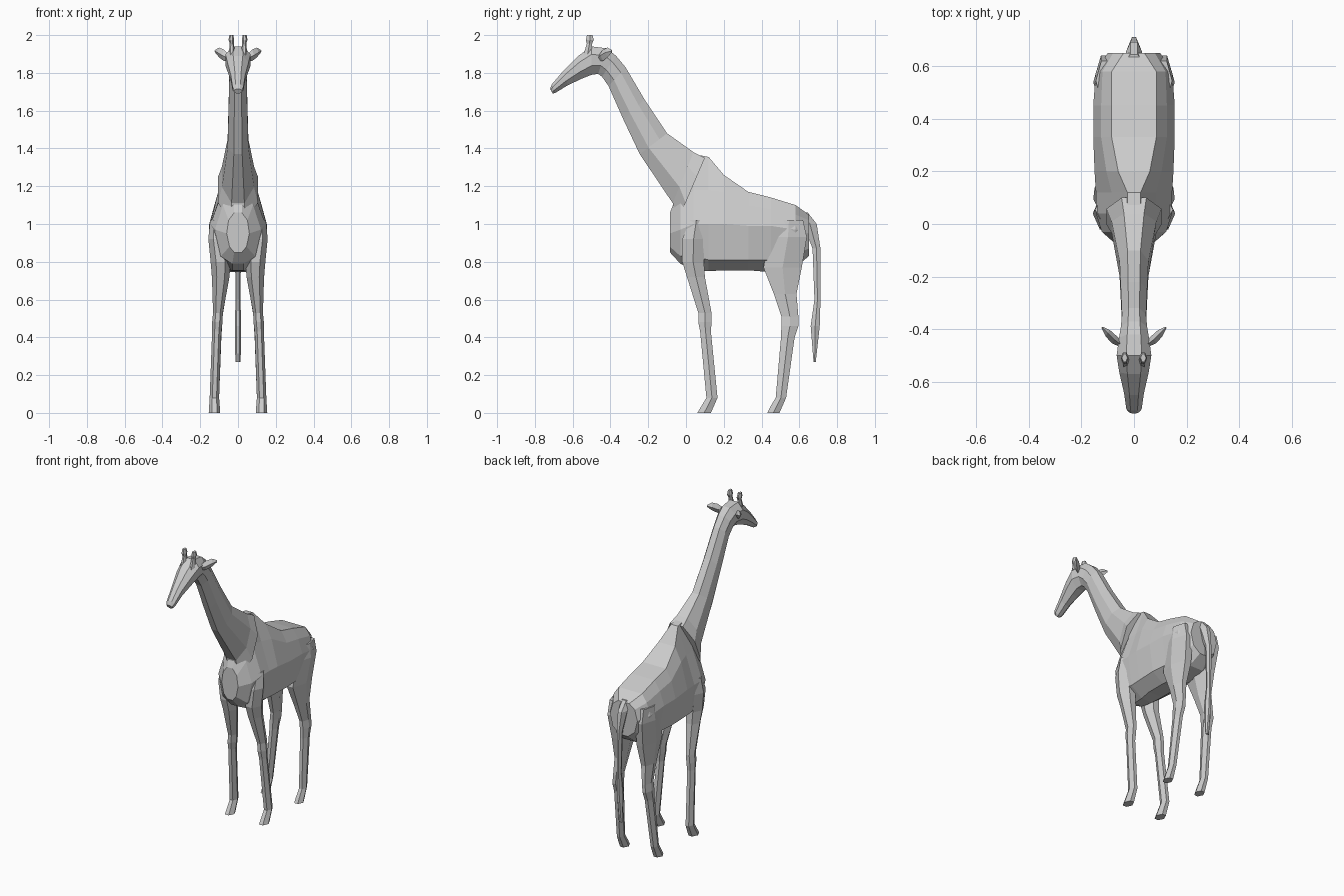
import bpy, bmesh
from mathutils import Vector


def loft(name, rings, mirror=False):
    """Skin a list of equal-length point rings, cap both ends, flat shaded."""
    bm = bmesh.new()
    loops = [[bm.verts.new(p) for p in r] for r in rings]
    n = len(loops[0])
    for a, b in zip(loops, loops[1:]):
        for i in range(n):
            bm.faces.new((a[i], a[(i + 1) % n], b[(i + 1) % n], b[i]))
    bm.faces.new(loops[0])
    bm.faces.new(loops[-1])
    bmesh.ops.recalc_face_normals(bm, faces=bm.faces)
    mesh = bpy.data.meshes.new(name)
    bm.to_mesh(mesh)
    bm.free()
    ob = bpy.data.objects.new(name, mesh)
    bpy.context.collection.objects.link(ob)
    if mirror:
        ob.modifiers.new("mirror", 'MIRROR').use_axis = (True, False, False)
    return ob


HEX = [(-.45, -1), (.45, -1), (1, 0), (.45, 1), (-.45, 1), (-1, 0)]


def column(name, levels, mirror=True):
    """Upright hexagonal limb; levels are (z, y0, y1, x0, x1)."""
    rings = []
    for z, y0, y1, x0, x1 in levels:
        cx, cy, rx, ry = (x0 + x1) / 2, (y0 + y1) / 2, (x1 - x0) / 2, (y1 - y0) / 2
        rings.append([(cx + u * rx, cy + v * ry, z) for u, v in HEX])
    return loft(name, rings, mirror)


# torso: half cross-sections (x, z) from spine to belly at each y
torso = [
    (-.085, [(.02, 1.06), (.05, 1.02), (.06, .95), (.045, .88), (.02, .85)]),
    (-.03, [(.03, 1.2), (.08, 1.1), (.122, .97), (.09, .83), (.03, .79)]),
    (.04, [(.025, 1.37), (.08, 1.18), (.145, 1.0), (.11, .83), (.03, .755)]),
    (.12, [(.025, 1.355), (.085, 1.18), (.145, 1.0), (.12, .81), (.04, .75)]),
    (.2, [(.06, 1.26), (.105, 1.17), (.15, 1.0), (.125, .81), (.05, .755)]),
    (.33, [(.085, 1.17), (.125, 1.1), (.155, .99), (.13, .81), (.05, .755)]),
    (.45, [(.085, 1.14), (.125, 1.08), (.155, .99), (.12, .81), (.05, .745)]),
    (.58, [(.085, 1.10), (.12, 1.05), (.145, .97), (.115, .84), (.05, .77)]),
    (.65, [(.04, 1.05), (.08, 1.02), (.10, .95), (.08, .87), (.03, .83)]),
]
loft("torso", [[(x, y, z) for x, z in h] + [(-x, y, z) for x, z in reversed(h)]
               for y, h in torso])

# neck and head: nape point, throat point, half width
spine = [
    ((.10, 1.35), (-.05, 1.00), .105), ((.04, 1.38), (-.07, 1.11), .085),
    ((-.10, 1.48), (-.245, 1.37), .055), ((-.22, 1.66), (-.33, 1.55), .05),
    ((-.32, 1.83), (-.41, 1.73), .046), ((-.37, 1.89), (-.445, 1.78), .05),
    ((-.42, 1.93), (-.465, 1.795), .057), ((-.50, 1.94), (-.50, 1.79), .066),
    ((-.57, 1.89), (-.55, 1.77), .056), ((-.65, 1.81), (-.625, 1.735), .038),
    ((-.71, 1.74), (-.69, 1.695), .029), ((-.72, 1.715), (-.705, 1.69), .02),
]
OCT = [(.45, 0), (1, .28), (1, .68), (.4, 1), (-.4, 1), (-1, .68), (-1, .28), (-.45, 0)]
rings = []
for a, b, w in spine:
    a, b = Vector((0, *a)), Vector((0, *b))
    rings.append([a.lerp(b, t) + Vector((u * w, 0, 0)) for u, t in OCT])
loft("neck_and_head", rings)

# legs with knees and angled hooves
column("front_legs", [
    (1.02, .02, .09, .08, .148), (.92, -.02, .10, .06, .157),
    (.80, -.02, .095, .04, .145), (.72, .005, .10, .045, .138),
    (.53, .065, .135, .08, .132), (.48, .065, .135, .082, .137),
    (.43, .075, .132, .088, .137), (.08, .108, .167, .10, .150),
    (.03, .078, .145, .096, .153), (0, .06, .132, .094, .155)])
column("hind_legs", [
    (1.02, .47, .62, .07, .145), (.93, .44, .64, .05, .155),
    (.77, .41, .613, .04, .142), (.63, .465, .585, .062, .132),
    (.51, .505, .595, .082, .130), (.46, .505, .595, .084, .136),
    (.40, .503, .575, .088, .136), (.08, .475, .53, .10, .147),
    (.03, .445, .508, .096, .150), (0, .43, .495, .094, .152)])

# tail with a tufted end
column("tail", [
    (1.06, .60, .645, -.03, .03), (1.0, .62, .692, -.03, .03),
    (.87, .67, .712, -.016, .016), (.6, .68, .712, -.013, .013),
    (.46, .66, .708, -.017, .017), (.27, .675, .687, -.014, .014)], mirror=False)

# horns with knobbed tips
column("horns", [
    (1.89, -.545, -.50, .014, .05), (1.955, -.525, -.497, .022, .044),
    (1.975, -.53, -.488, .02, .05), (2.0, -.524, -.495, .025, .046)])

# leaf shaped ears pointing out and back
side = Vector((-.6, .8, 0))
ear = [((.04, -.465, 1.875), .015), ((.075, -.44, 1.893), .03),
       ((.10, -.415, 1.908), .026), ((.122, -.393, 1.915), .006)]
loft("ears", [[Vector(c) + d for d in (Vector((0, 0, r)), side * r * .55,
                                       Vector((0, 0, -r)), -side * r * .55)]
              for c, r in ear], mirror=True)
